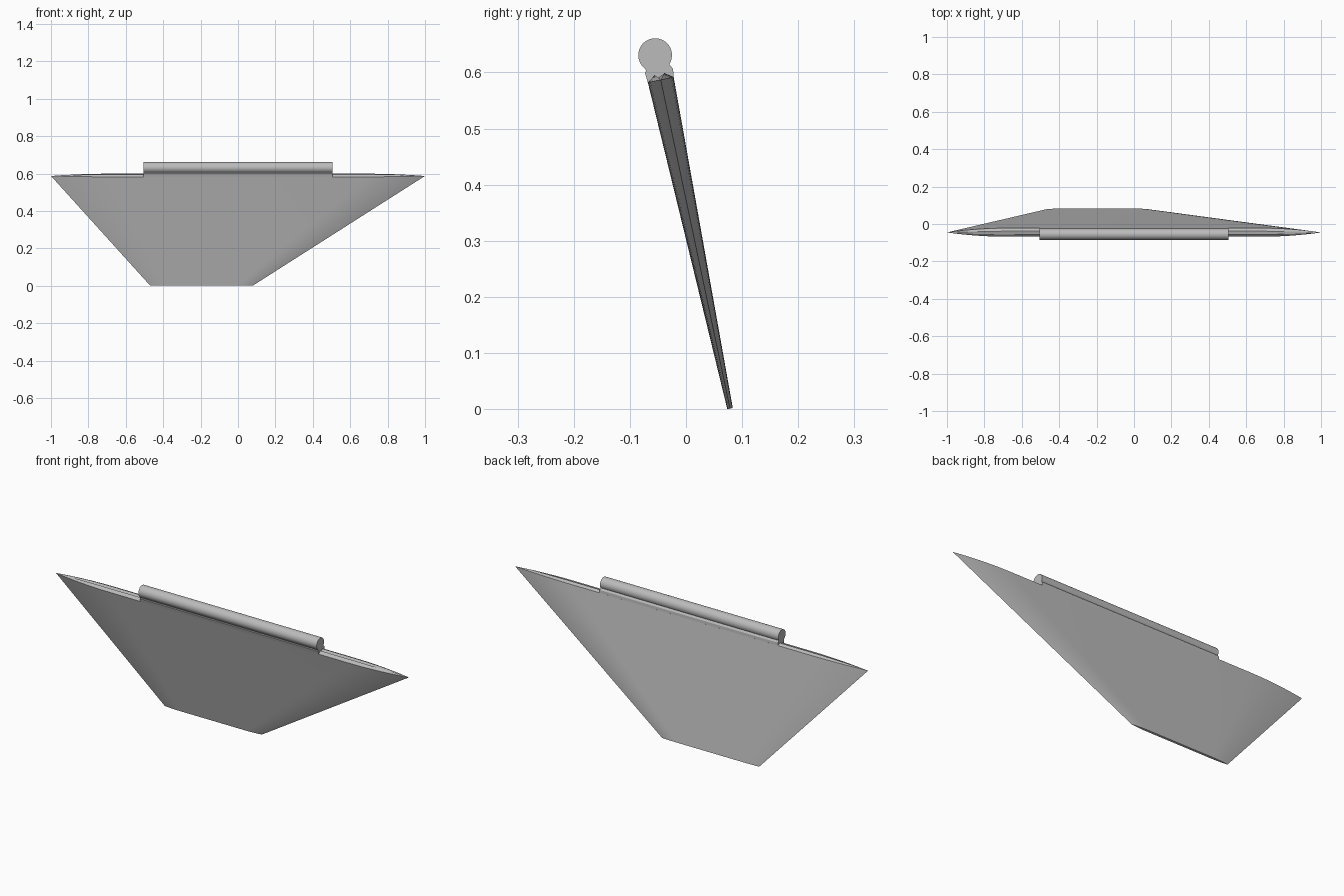
import bpy, bmesh, math
from mathutils import Vector

cube = bpy.data.objects.get("Cube")
if cube:
    bpy.data.objects.remove(cube, do_unlink=True)

grey = bpy.data.materials.new("plain_grey")
grey.use_nodes = True
grey.diffuse_color = (0.5, 0.5, 0.5, 1)
grey.node_tree.nodes["Principled BSDF"].inputs["Base Color"].default_value = (0.5, 0.5, 0.5, 1)


def loft(name, rings, angle):
    """Skin a list of closed rings and cap both ends."""
    bm = bmesh.new()
    loops = [[bm.verts.new(p) for p in ring] for ring in rings]
    n = len(loops[0])
    for low, high in zip(loops, loops[1:]):
        for i in range(n):
            j = (i + 1) % n
            bm.faces.new((low[i], low[j], high[j], high[i]))
    bm.faces.new(loops[0][::-1])
    bm.faces.new(loops[-1])
    bmesh.ops.recalc_face_normals(bm, faces=bm.faces[:])
    mesh = bpy.data.meshes.new(name)
    bm.to_mesh(mesh)
    bm.free()
    mesh.materials.append(grey)
    ob = bpy.data.objects.new(name, mesh)
    bpy.context.collection.objects.link(ob)
    bpy.ops.object.select_all(action='DESELECT')
    ob.select_set(True)
    bpy.context.view_layer.objects.active = ob
    bpy.ops.object.shade_smooth_by_angle(angle=math.radians(angle))
    return ob


# Fin: a slab leaning back, with rounded, tapering edges at both ends
bottom = Vector((0, 0.0785, 0.001))
top = Vector((0, -0.045, 0.587))
axis = (top - bottom).normalized()
across = Vector((0, axis.z, -axis.y))
TAPER = 0.16
STEPS = 12
ramp = [TAPER * (i / STEPS) ** 2 for i in range(STEPS + 1)]
stations = ramp + [1 - s for s in reversed(ramp)]


def section(centre, x0, x1, half, rise=0.0):
    def point(s, side):
        u = min(1, min(s, 1 - s) / TAPER)
        thick = 1 - (1 - u) ** 2
        p = centre + across * (side * half * thick) + axis * (rise * thick)
        p.x = x0 + (x1 - x0) * s
        return p
    front = [point(s, -1) for s in stations]
    back = [point(s, 1) for s in stations[-2:0:-1]]
    return front + back


loft("fin", [section(bottom, -0.47, 0.08, 0.005),
             section(top, -1, 1, 0.0235),
             section(top, -0.995, 0.995, 0.0087, 0.0105)], 25)

# Hinge: round barrel and its notched neck as one extruded profile
RADIUS = 0.03
arc = [math.radians(-33 + 266 * i / 40) for i in range(41)]
profile = [(-0.055 + RADIUS * math.cos(a), 0.631 + RADIUS * math.sin(a)) for a in arc]
profile += [(-0.071, 0.603), (-0.073, 0.599), (-0.068, 0.582),
            (-0.04, 0.57), (-0.022, 0.591), (-0.023, 0.606), (-0.026, 0.61)]
loft("hinge_barrel", [[(x, y, z) for y, z in profile] for x in (-0.505, 0.505)], 30)
